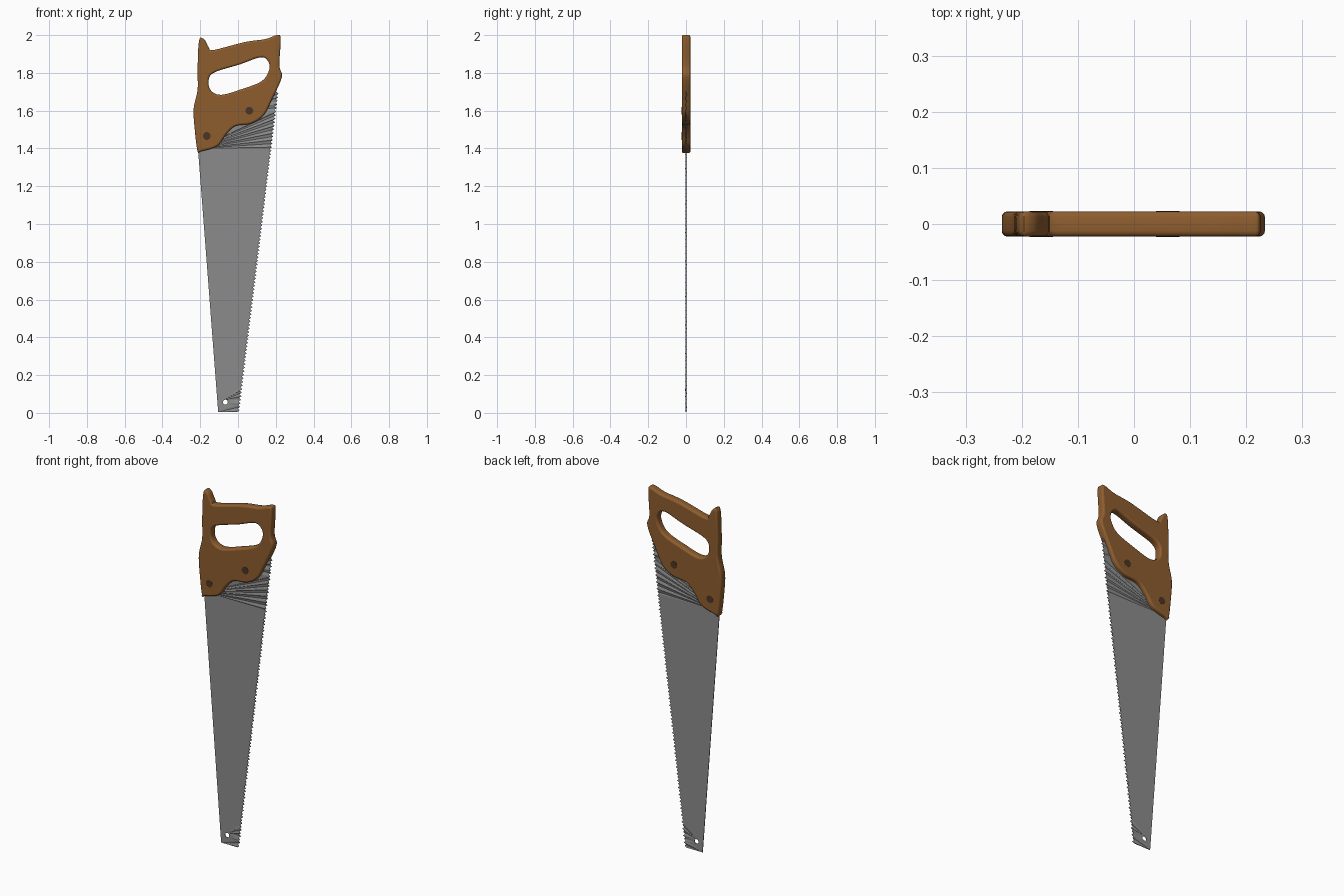
import bpy, math
from mathutils import Matrix, Vector

cube = bpy.data.objects.get("Cube")
if cube:
    bpy.data.objects.remove(cube, do_unlink=True)


def material(name, rgb, roughness=0.6):
    m = bpy.data.materials.new(name)
    m.use_nodes = True
    m.diffuse_color = (*rgb, 1)
    bsdf = m.node_tree.nodes["Principled BSDF"]
    bsdf.inputs["Base Color"].default_value = (*rgb, 1)
    bsdf.inputs["Roughness"].default_value = roughness
    return m


wood = material("brown wood", (0.27, 0.11, 0.028))
steel = material("grey steel", (0.26, 0.26, 0.26))
bolt = material("dark bolt", (0.07, 0.035, 0.018))


def smooth_loop(pts, steps=5):
    """Closed Catmull-Rom curve through the points."""
    out = []
    n = len(pts)
    for i in range(n):
        a, b, c, d = (Vector(pts[(i + k) % n]) for k in (-1, 0, 1, 2))
        for s in range(steps):
            t = s / steps
            out.append(b + (c - a) * t / 2 + (2 * a - 5 * b + 4 * c - d) * t * t / 2
                       + (3 * b - a - 3 * c + d) * t ** 3 / 2)
    return out


def circle(cx, cz, r, n):
    return [Vector((cx + r * math.cos(math.tau * i / n), cz + r * math.sin(math.tau * i / n)))
            for i in range(n)]


def plate(name, loops, half, mat, bevel=0.0):
    """Filled outline with holes, standing upright and centred on y = 0."""
    cu = bpy.data.curves.new(name, 'CURVE')
    cu.dimensions, cu.fill_mode = '2D', 'BOTH'
    cu.extrude, cu.bevel_depth, cu.bevel_resolution = half - bevel, bevel, 2
    cu.offset = -bevel
    for loop in loops:
        sp = cu.splines.new('POLY')
        sp.points.add(len(loop) - 1)
        for p, v in zip(sp.points, loop):
            p.co = (v[0], v[1], 0, 1)
        sp.use_cyclic_u = True
    tmp = bpy.data.objects.new(name + " outline", cu)
    bpy.context.collection.objects.link(tmp)
    dg = bpy.context.evaluated_depsgraph_get()
    me = bpy.data.meshes.new_from_object(tmp.evaluated_get(dg))
    bpy.data.objects.remove(tmp, do_unlink=True)
    me.transform(Matrix.Rotation(math.pi / 2, 4, 'X'))
    me.materials.clear()
    me.materials.append(mat)
    ob = bpy.data.objects.new(name, me)
    bpy.context.collection.objects.link(ob)
    return ob


# Handle: rounded wooden board with a grip opening
outline = [(-0.214, 1.385), (-0.195, 1.385), (-0.11, 1.412), (-0.066, 1.47), (-0.015, 1.518),
           (0.07, 1.532), (0.135, 1.575), (0.18, 1.66), (0.232, 1.777), (0.219, 1.84),
           (0.226, 1.98), (0.208, 2.0), (0.145, 1.979), (0.035, 1.963), (-0.13, 1.921),
           (-0.155, 1.935), (-0.178, 1.977), (-0.206, 1.972), (-0.214, 1.82),
           (-0.214, 1.71), (-0.235, 1.61), (-0.229, 1.5)]
grip = [(-0.156, 1.75), (-0.13, 1.8), (0.01, 1.845), (0.115, 1.882), (0.155, 1.867),
        (0.166, 1.82), (0.125, 1.756), (0.01, 1.711), (-0.087, 1.684), (-0.14, 1.703)]
handle = plate("handle", [smooth_loop(outline), smooth_loop(grip)], 0.0225, wood, 0.01)

# Blade: tapered sheet with a toothed edge and a hanging hole
heel, tip = Vector((0.205, 1.7)), Vector((-0.003, 0.005))
run = heel - tip
out = Vector((run.y, -run.x)).normalized()
teeth = 90
edge = []
for i in range(teeth):
    edge.append(tip + run * (i / teeth))
    edge.append(tip + run * ((i + 0.5) / teeth) + out * 0.011)
blade_loop = [(-0.105, 0.005)] + edge + [heel, (0.1, 1.64), (-0.19, 1.6), (-0.212, 1.4)]
blade = plate("blade", [blade_loop, circle(-0.067, 0.057, 0.013, 16)], 0.0015, steel)

# Bend the tooth points to alternate sides
for v in blade.data.vertices:
    d = Vector((v.co.x, v.co.z)) - tip
    if d.dot(out) > 0.006:
        k = int(d.dot(run) / run.length_squared * teeth)
        v.co.y += 0.003 if k % 2 else -0.003

# Handle bolts, showing on both faces
for name, x, z in (("lower_bolt", -0.165, 1.466), ("upper_bolt", 0.06, 1.6)):
    plate(name, [circle(x, z, 0.021, 10)], 0.0235, bolt)

# Soft shading on the handle
bpy.ops.object.select_all(action='DESELECT')
handle.select_set(True)
bpy.context.view_layer.objects.active = handle
bpy.ops.object.shade_smooth_by_angle(angle=math.radians(40))
